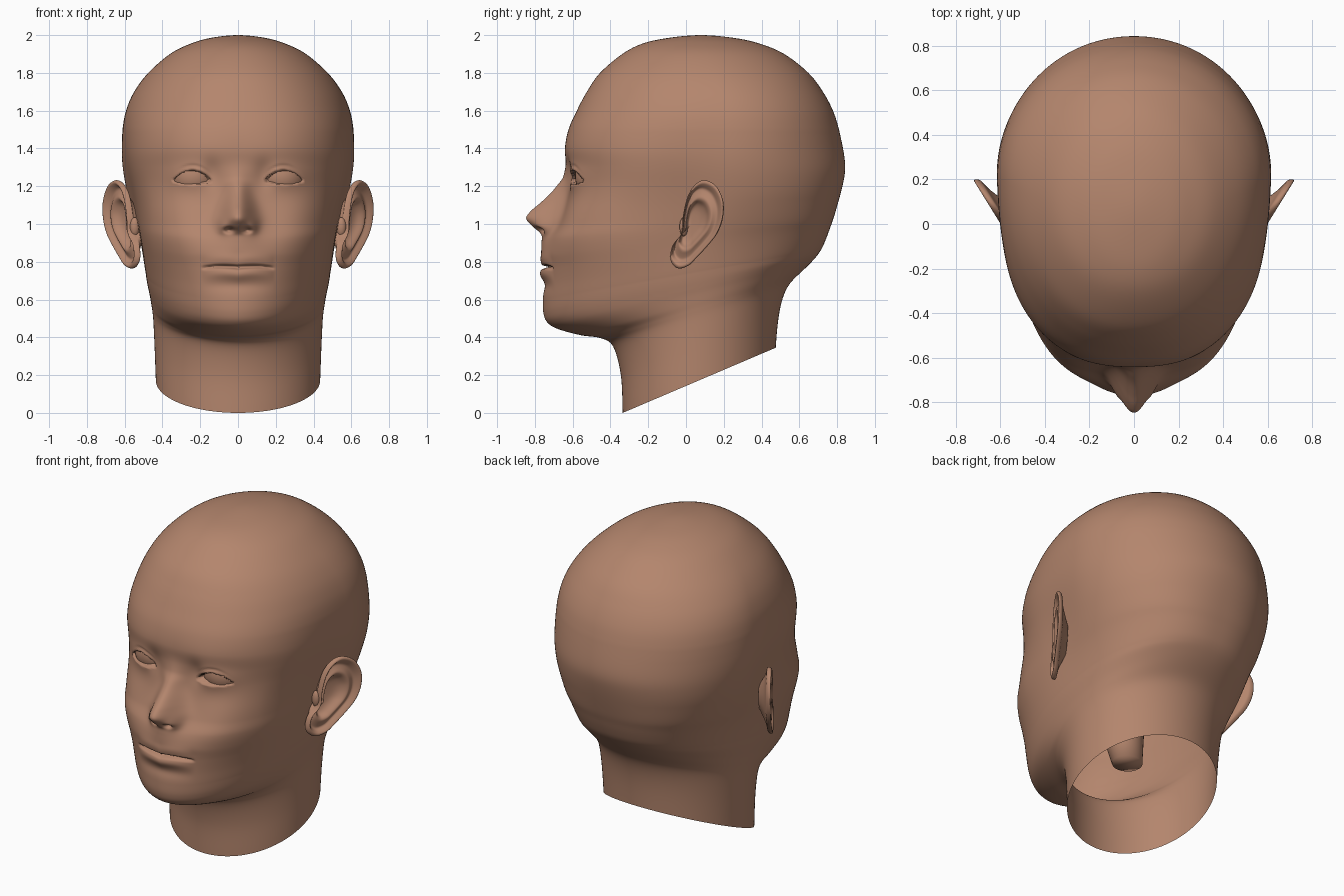
import bpy, bmesh, math
from math import sin, cos, pi, exp

skin = bpy.data.materials.new("skin")
skin.diffuse_color = (0.456, 0.237, 0.153, 1)


def curve(keys, x):
    """Smooth value through (x, value) keys, clamped at both ends."""
    if x <= keys[0][0]:
        return keys[0][1]
    if x >= keys[-1][0]:
        return keys[-1][1]
    i = max(k for k in range(len(keys) - 1) if keys[k][0] <= x)

    def slope(k):
        if k == 0 or k == len(keys) - 1:
            return 0
        return (keys[k + 1][1] - keys[k - 1][1]) / (keys[k + 1][0] - keys[k - 1][0])
    (x0, a), (x1, b) = keys[i], keys[i + 1]
    h, t = x1 - x0, (x - x0) / (x1 - x0)
    return (a * (2 * t**3 - 3 * t * t + 1) + b * (3 * t * t - 2 * t**3)
            + h * slope(i) * (t**3 - 2 * t * t + t) + h * slope(i + 1) * (t**3 - t * t))


def catmull(p, t):
    return [0.5 * (2 * b + (c - a) * t + (2 * a - 5 * b + 4 * c - d) * t * t
                   + (3 * b - a - 3 * c + d) * t**3) for a, b, c, d in zip(*p)]


def loft(name, rings, cap_start=False, cap_end=False):
    """Skin a list of closed rings into one smooth object."""
    bm = bmesh.new()
    rows = [[bm.verts.new(p) for p in r] for r in rings]
    n = len(rows[0])
    for a, b in zip(rows, rows[1:]):
        for i in range(n):
            j = (i + 1) % n
            bm.faces.new((a[i], a[j], b[j], b[i]))
    if cap_start:
        bm.faces.new(rows[0])
    if cap_end:
        bm.faces.new(rows[-1])
    bmesh.ops.remove_doubles(bm, verts=bm.verts, dist=1e-5)
    bmesh.ops.recalc_face_normals(bm, faces=bm.faces)
    me = bpy.data.meshes.new(name)
    bm.to_mesh(me)
    bm.free()
    me.materials.append(skin)
    me.shade_smooth()
    ob = bpy.data.objects.new(name, me)
    bpy.context.collection.objects.link(ob)
    return ob


def bump(x, z, cx, cz, sx, sz):
    return exp(-0.5 * (((x - cx) / sx) ** 2 + ((z - cz) / sz) ** 2))


def step(a, b, x):
    t = min(1, max(0, (x - a) / (b - a)))
    return t * t * (3 - 2 * t)


# Facial relief: how far the face stands forward of the plain head
NOSE = [(0.8, 0), (0.86, 0.02), (0.91, 0.034), (0.94, 0.05), (0.96, 0.08), (0.99, 0.135),
        (1.03, 0.183), (1.07, 0.17), (1.11, 0.133), (1.16, 0.086), (1.2, 0.055), (1.25, 0.02),
        (1.36, 0)]
NOSE_W = [(0.8, 0.16), (0.88, 0.12), (0.95, 0.095), (1.03, 0.085), (1.1, 0.074), (1.2, 0.06)]


def relief(x, z):
    x = abs(x)
    d = curve(NOSE, z) * exp(-(x / curve(NOSE_W, z)) ** 2.1)
    d += 0.028 * bump(x, z, 0.075, 0.985, 0.022, 0.026)      # nostril wings
    d -= 0.045 * bump(x, z, 0.048, 0.968, 0.016, 0.010)      # nostrils
    d += 0.006 * bump(x, z, 0.2, 1.38, 0.12, 0.05)           # brow
    d += 0.048 * bump(x, z, 0.37, 1.02, 0.13, 0.13)          # cheeks
    d -= 0.022 * bump(x, z, 0.14, 1.26, 0.035, 0.05)         # inner eye corner
    d -= 0.014 * bump(x, z, 0.24, 1.25, 0.13, 0.09)          # eye socket
    d += 0.028 * bump(x, z, 0.245, 1.25, 0.085, 0.05)        # eyelids
    u = (x - 0.241) / 0.103
    if abs(u) < 1:                                           # eye opening and lid fold
        up = 1.225 + 0.062 * (1 - u * u) ** 0.8
        low = 1.225 - 0.018 * (1 - u * u)
        d -= 0.045 * step(0, 0.009, min(up - z, z - low))
        d -= 0.007 * (1 - u * u) * exp(-((z - up - 0.022) / 0.007) ** 2)
    m = 1 - (x / 0.19) ** 2
    if m > 0:                                                # lips and mouth line
        line = 0.770 + 0.006 * sin(x / 0.19 * pi) - 0.004 * (1 - m)
        d += 0.018 * m * exp(-((z - line - 0.036) / 0.034) ** 2)
        d += 0.022 * m * exp(-((z - line + 0.034) / 0.034) ** 2)
        d -= 0.042 * m ** 0.6 * exp(-((z - line) / 0.0075) ** 2)
        d -= 0.006 * m * exp(-((z - 0.672) / 0.03) ** 2)
    return d


# Head and neck: rings of front z, front y, back z, back y, half width
RINGS = [
    (1.985, 0.255, 1.985, -0.095, -0.145), (2.0, 0.08, 2.0, 0.08, 0), (1.985, -0.095, 1.985, 0.255, 0.145),
    (1.955, -0.23, 1.955, 0.39, 0.25), (1.9, -0.337, 1.9, 0.52, 0.36), (1.8, -0.455, 1.8, 0.648, 0.475),
    (1.7, -0.525, 1.7, 0.725, 0.55), (1.6, -0.578, 1.6, 0.778, 0.593), (1.5, -0.622, 1.5, 0.81, 0.613),
    (1.4, -0.64, 1.4, 0.832, 0.62), (1.3, -0.634, 1.3, 0.845, 0.617), (1.2, -0.632, 1.22, 0.833, 0.605),
    (1.1, -0.642, 1.14, 0.813, 0.588), (1.0, -0.675, 1.07, 0.793, 0.567), (0.92, -0.725, 1.02, 0.778, 0.55),
    (0.84, -0.748, 0.98, 0.763, 0.533), (0.76, -0.75, 0.94, 0.749, 0.518), (0.68, -0.752, 0.9, 0.733, 0.505),
    (0.6, -0.757, 0.865, 0.717, 0.494), (0.53, -0.755, 0.835, 0.697, 0.485), (0.48, -0.735, 0.81, 0.675, 0.477),
    (0.445, -0.68, 0.785, 0.652, 0.47), (0.412, -0.56, 0.745, 0.61, 0.461), (0.395, -0.45, 0.70, 0.56, 0.455),
    (0.35, -0.385, 0.65, 0.522, 0.449), (0.2, -0.345, 0.53, 0.487, 0.442), (0, -0.335, 0.345, 0.475, 0.435),
    (-0.2, -0.33, 0.16, 0.47, 0.43)]
MIDDLE = [(0, 0.07), (0.4, 0.07), (0.6, 0.04), (0.85, 0.06), (1.2, 0.18), (1.6, 0.2), (2, 0.08)]
SQUARE = [(0, 2), (0.4, 1.95), (0.5, 1.92), (0.8, 2.12), (1.2, 2.3), (1.4, 2.4), (1.7, 2.2), (2, 2)]
SQUARE_BACK = [(0.38, 2), (0.55, 2.25), (0.9, 2.35), (1.1, 2.2), (1.4, 2)]
AROUND = 240


def head_ring(zf, yf, zb, yb, w):
    yc = min(max(curve(MIDDLE, zf), yf), yb)
    nf, nb = curve(SQUARE, zf), curve(SQUARE_BACK, zf)
    ring = []
    for i in range(AROUND):
        a = 2 * pi * i / AROUND
        a -= 0.5 * sin(a)                                    # denser at the face
        s, c = sin(a), cos(a)
        n = nf if c > 0 else nb
        r = (abs(s) ** n + abs(c) ** n) ** (-1 / n)
        x = w * r * s
        y = yc - r * c * ((yc - yf) if c > 0 else (yb - yc))
        z = zf + (zb - zf) * (y - yf) / max(yb - yf, 1e-6)
        x *= 1 - 0.05 * bump(y, z, -0.02, 1.1, 0.16, 0.2)    # hollow in front of the ears
        if y < -0.2 and 0.5 < z < 1.6:
            y -= relief(x, z) * step(-0.2, -0.4, y)
        ring.append((x, y, z))
    return ring


sections = []
for k in range(1, len(RINGS) - 2):
    steps = 12 if 0.6 < RINGS[k][0] < 1.45 else 7
    sections += [catmull(RINGS[k - 1:k + 3], j / steps) for j in range(steps)]
sections.append(list(RINGS[-2]))
for _ in range(30):                                          # even out the back and sides
    old = [list(s) for s in sections]
    for i in range(50, len(sections) - 1):
        for c in (2, 3, 4):
            sections[i][c] = (old[i - 1][c] + old[i][c] + old[i + 1][c]) / 3
loft("head_and_neck", [head_ring(*s) for s in sections])

# Ears: outline in y, z, and a relief profile of (fraction of outline, outward offset)
EAR = [(0.10, 1.232), (0.16, 1.2), (0.197, 1.12), (0.195, 1.03), (0.165, 0.95), (0.115, 0.885),
       (0.055, 0.82), (0.01, 0.778), (-0.045, 0.766), (-0.082, 0.81), (-0.072, 0.885),
       (-0.025, 0.95), (-0.015, 1.05), (0.01, 1.15), (0.05, 1.21)]
RELIEF = [(0.02, -0.05), (0.3, -0.046), (0.45, -0.032), (0.54, -0.006), (0.61, 0.0), (0.7, -0.01),
          (0.8, -0.018), (0.87, -0.004), (0.93, 0.007), (0.98, 0.004), (1.0, -0.008), (0.98, -0.022),
          (0.92, -0.028), (0.75, -0.038), (0.55, -0.06), (0.35, -0.085)]
n = len(EAR)
outline = [catmull([EAR[(k + o) % n] for o in (-1, 0, 1, 2)], j / 5) for k in range(n) for j in range(5)]
prof = [RELIEF[0]] + RELIEF + [RELIEF[-1]]
profile = [catmull(prof[k:k + 4], j / 3) for k in range(len(prof) - 3) for j in range(3)] + [RELIEF[-1]]


def ball(name, loc, size):
    bpy.ops.mesh.primitive_uv_sphere_add(segments=32, ring_count=20, radius=1, location=loc)
    ob = bpy.context.object
    ob.name = name
    ob.scale = size
    ob.data.materials.append(skin)
    ob.data.shade_smooth()
    return ob


for side, label in ((1, "left"), (-1, "right")):
    ear = []
    for f, off in profile:
        ring = []
        for y, z in outline:
            py, pz = 0.03 + (y - 0.03) * f, 1.0 + (z - 1.0) * f
            ring.append((side * (0.56 + 0.62 * (py + 0.05) + off), py, pz))
        ear.append(ring)
    loft("ear_" + label, ear, cap_start=True)
    ball("ear_tragus_" + label, (side * 0.547, -0.012, 0.985), (0.026, 0.022, 0.05))
    ball("eyeball_" + label, (side * 0.232, -0.457, 1.25), (0.13, 0.13, 0.13))

# Mouth cavity and throat inside the head: y, z, half width, half height, downward angle
throat = []
for y, z, w, h, a in ((-0.64, 0.765, 0.13, 0.03, 0), (-0.56, 0.77, 0.15, 0.09, 0), (-0.36, 0.78, 0.15, 0.12, 0),
                      (-0.18, 0.74, 0.14, 0.13, 0.6), (-0.09, 0.62, 0.12, 0.11, 1.3), (-0.06, 0.43, 0.09, 0.08, 1.5)):
    throat.append([(w * cos(t), y + h * sin(t) * sin(a), z + h * sin(t) * cos(a))
                   for t in (2 * pi * i / 24 for i in range(24))])
loft("mouth_cavity", throat, cap_start=True, cap_end=True)
